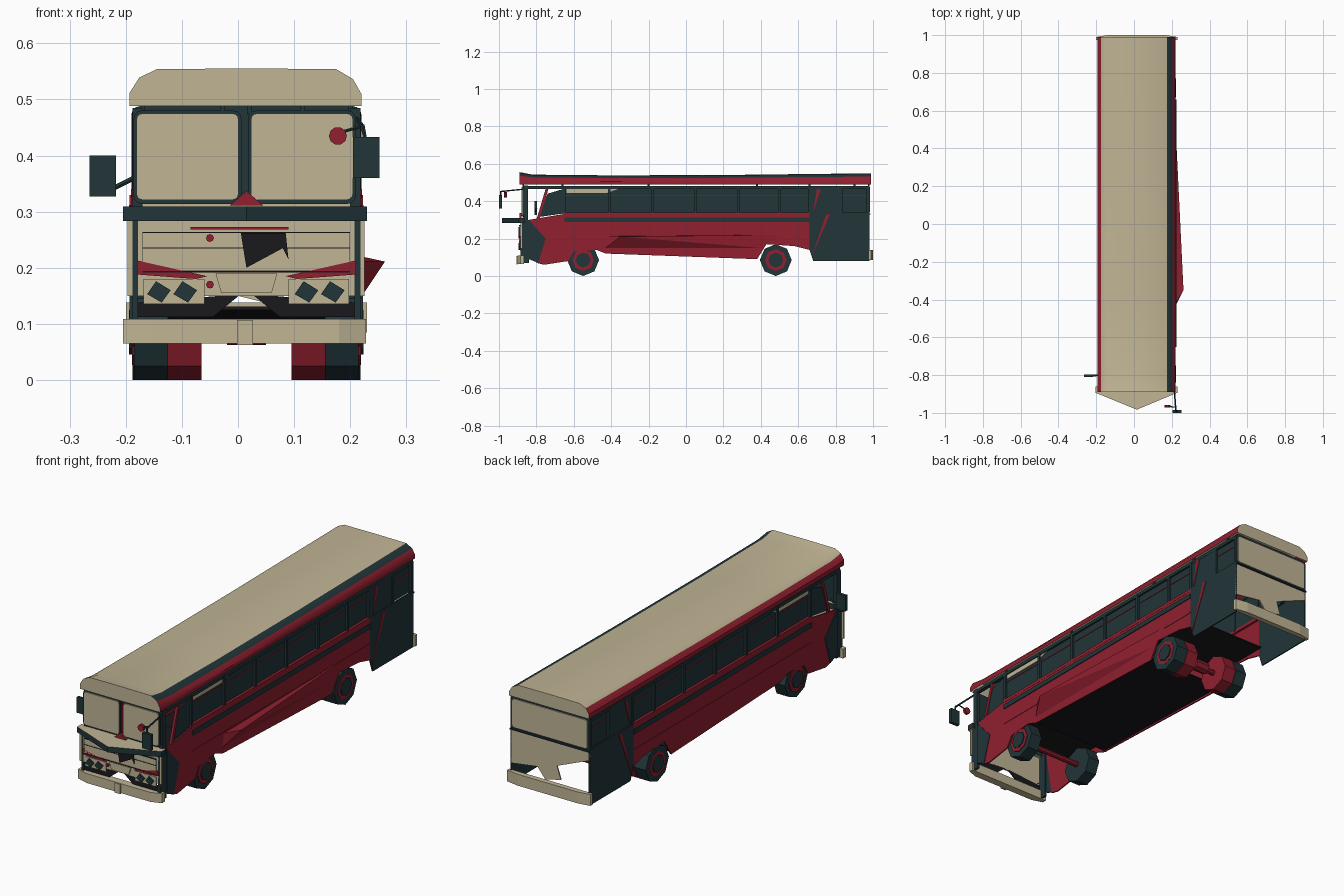
import bpy, bmesh, math
from mathutils import Vector

if "Cube" in bpy.data.objects:
    bpy.data.objects.remove(bpy.data.objects["Cube"])

CX, HW = 0.015, 0.205          # body centre and half width


def material(name, rgb):
    m = bpy.data.materials.new(name)
    m.diffuse_color = (*rgb, 1)
    m.use_nodes = True
    m.node_tree.nodes["Principled BSDF"].inputs["Base Color"].default_value = m.diffuse_color
    return m


TAN = material("cream", (0.53, 0.46, 0.30))
RED = material("red", (0.28, 0.014, 0.028))
TEAL = material("dark_teal", (0.015, 0.035, 0.04))
BLACK = material("black", (0.01, 0.01, 0.012))


def mesh(name, verts, faces, mats, ids=None):
    me = bpy.data.meshes.new(name)
    me.from_pydata(verts, [], faces)
    for m in mats:
        me.materials.append(m)
    if ids:
        for p, i in zip(me.polygons, ids):
            p.material_index = i
    bm = bmesh.new()
    bm.from_mesh(me)
    bmesh.ops.recalc_face_normals(bm, faces=bm.faces)
    bm.to_mesh(me)
    bm.free()
    ob = bpy.data.objects.new(name, me)
    bpy.context.collection.objects.link(ob)
    return ob


def prism(name, pts, axis, a, b, mat, side=None):
    put = {'x': lambda u, v, t: (t, u, v), 'y': lambda u, v, t: (u, t, v),
           'z': lambda u, v, t: (u, v, t)}[axis]
    n = len(pts)
    verts = [put(u, v, t) for t in (a, b) for u, v in pts]
    faces = [tuple(range(n)), tuple(range(n, 2 * n))]
    faces += [(i, (i + 1) % n, n + (i + 1) % n, n + i) for i in range(n)]
    return mesh(name, verts, faces, [mat, side or mat], [0, 0] + [1] * n)


def box(name, x, y, z, mat):
    return prism(name, [(x[0], y[0]), (x[1], y[0]), (x[1], y[1]), (x[0], y[1])], 'z', z[0], z[1], mat)


def rounded(x0, x1, z0, z1, r):
    out = []
    for cx, cz, a0 in ((x1 - r, z1 - r, 0), (x0 + r, z1 - r, 90), (x0 + r, z0 + r, 180), (x1 - r, z0 + r, 270)):
        for k in range(4):
            a = math.radians(a0 + 30 * k)
            out.append((cx + r * math.cos(a), cz + r * math.sin(a)))
    return out


def rod(name, p, q, r, mat, n=6):
    p, q = Vector(p), Vector(q)
    rot = (q - p).to_track_quat('Z', 'Y')
    ring = [rot @ Vector((r * math.cos(2 * math.pi * i / n), r * math.sin(2 * math.pi * i / n), 0)) for i in range(n)]
    verts = [p + v for v in ring] + [q + v for v in ring]
    faces = [tuple(range(n)), tuple(range(n, 2 * n))] + [(i, (i + 1) % n, n + (i + 1) % n, n + i) for i in range(n)]
    return mesh(name, verts, faces, [mat])


# Roof shell: cross-section lofted along the bus, closed at both ends
section = [(-.193, .488), (-.193, .507), (-.176, .528), (-.145, .54), (.015, .541), (.175, .54),
           (.205, .526), (.22, .505), (.22, .488)]
stations = [(-.89, .014), (-.82, .001), (-.4, -.003), (.2, -.001), (.99, .008)]
n = len(section)
verts = [(x, y, z + dz * max(0, (z - .488) / .052)) for y, dz in stations for x, z in section]
faces, ids = [], []
for j in range(len(stations) - 1):
    for i in range(n - 1):
        faces.append((j * n + i, j * n + i + 1, (j + 1) * n + i + 1, (j + 1) * n + i))
        ids.append((1, 1, 0, 0, 0, 2, 1, 1)[i])
faces += [tuple(range(n)), tuple(range(len(verts) - n, len(verts)))]
roof = mesh("roof", verts, faces, [TAN, RED, TEAL], ids + [0, 0])
bpy.context.view_layer.objects.active = roof
roof.select_set(True)
bpy.ops.object.shade_smooth_by_angle(angle=math.radians(35))

# Sides, mirrored left and right
skirt = [(-.84, .3), (-.66, .33), (.66, .33), (.66, .14), (.58, .16), (.43, .17), (.38, .09), (-.43, .12),
         (-.48, .14), (-.6, .13), (-.63, .08), (-.76, .06), (-.8, .07)]
quarter = [(.66, .34), (.98, .34), (.98, .08), (.68, .08), (.66, .14)]
posts = [-.65, -.41, -.18, .05, .28, .5, .66, .83, .97]
for s, side in ((-1, "left"), (1, "right")):
    def X(inset):
        return CX + s * (HW - inset)
    prism(side + "_skirt_panel", skirt, 'x', X(.006), X(0), RED)
    prism(side + "_rear_quarter", quarter, 'x', X(.006), X(0), TEAL)
    prism(side + "_quarter_wedge", [(.67, .1), (.75, .33), (.77, .33)], 'x', X(.004), X(-.003), RED)
    box(side + "_belt_stripe", (X(.004), X(-.004)), (-.65, .66), (.29, .312), TEAL)
    box(side + "_trim_rail", (X(.004), X(-.002)), (-.65, .66), (.213, .219), RED)
    box(side + "_window_sill", (X(.016), X(-.001)), (-.66, .66), (.325, .34), RED)
    box(side + "_cant_rail", (X(.02), X(.002)), (-.868, .98), (.466, .48), TEAL)
    # window panes and pillars
    for a, b in zip(posts, posts[1:]):
        if (a, b) != (.66, .83):
            box(side + "_window_pane", (X(.016), X(.011)), (a, b), (.34, .467), TEAL)
            box(side + "_window_bar", (X(.012), X(.008)), (a, b), (.43, .433), RED)
    prism(side + "_blind", [(-.64, .445), (-.42, .445), (-.36, .466), (-.64, .466)], 'x', X(.012), X(.007), TAN)
    for y in posts:
        box(side + "_pillar", (X(.018), X(.001)), (y - .007, y + .007), (.335, .476), TEAL)
    box(side + "_solid_panel", (X(.012), X(.003)), (.66, .83), (.335, .478), TEAL)
    prism(side + "_panel_wedge", [(.68, .34), (.70, .465), (.72, .465)], 'x', X(.006), X(0), RED)
    # cab side with its part-open window
    box(side + "_cab_pillar", (X(.02), X(.002)), (-.868, -.845), (.3, .485), TEAL)
    box(side + "_cab_corner", (X(.012), X(.002)), (-.885, -.84), (.07, .3), TEAL)
    prism(side + "_cab_glass", [(-.65, .335), (-.79, .315), (-.74, .44), (-.65, .467)], 'x', X(.014), X(.008), TEAL)
    prism(side + "_cab_post", [(-.8, .3), (-.785, .3), (-.735, .467), (-.75, .467)], 'x', X(.016), X(.004), RED)
    prism(side + "_cab_wedge", [(-.84, .09), (-.79, .07), (-.75, .2), (-.84, .3)], 'x', X(.004), X(-.003), TEAL)
    # roof supports
    for y in (-.66, -.2, .38, .66, .9):
        box(side + "_roof_support", (X(.024), X(.016)), (y - .005, y + .005), (.475, .515), TEAL)
    # octagonal wheels: single at the front, double at the rear
    for y, insets in ((-.55, (.005,)), (.48, (.002, .065))):
        for i in insets:
            rod(side + "_tyre", (X(i + .06), y, .085), (X(i), y, .085), .085, RED if i > .05 else TEAL, 8)
        rod(side + "_wheel_rim", (X(.02), y, .085), (X(.001), y, .085), .058, RED, 8)
        rod(side + "_hub", (X(.02), y, .085), (X(-.004), y, .085), .04, TEAL, 8)
    # windscreen half with frame, headlamps
    c = CX - .003
    x0, x1 = sorted((c + s * .011, c + s * .193))
    prism(side + "_windscreen_frame", rounded(x0 - .005, x1 + .005, .314, .48, .014), 'y', -.875, -.869, TEAL)
    prism(side + "_windscreen", rounded(x0, x1, .321, .475, .011), 'y', -.88, -.874, TAN)
    box(side + "_lamp_panel", sorted((CX + s * .075, CX + s * .183)), (-.888, -.878), (.135, .18), TAN)
    for d in (.108, .155):
        lx = CX + s * d
        prism(side + "_headlamp", [(lx - .022, .153), (lx + .004, .138), (lx + .02, .16), (lx - .006, .176)],
              'y', -.895, -.884, TEAL)
    prism(side + "_lamp_brow", [(CX + s * .07, .185), (CX + s * .195, .213), (CX + s * .195, .188), (CX + s * .09, .18)],
          'y', -.89, -.88, RED)
    prism(side + "_lower_valance", [(CX + s * .01, .153), (CX + s * .06, .112), (CX + s * .195, .112), (CX + s * .195, .138)],
          'y', -.882, -.876, BLACK)

# Bulging skirt flap on the right side
mesh("skirt_flap", [(.262, -.35, .211), (.221, -.43, .15), (.221, -.42, .212), (.221, .5, .22), (.221, .4, .15)],
     [(0, 1, 2), (0, 2, 3), (0, 3, 4), (0, 4, 1)], [RED])

# Front fascia, grille and pointed waist ledge
box("front_fascia", (-.197, .225), (-.885, -.878), (.15, .285), TAN)
box("grille_panel", (-.17, .2), (-.89, -.882), (.195, .262), TAN)
for z in (.193, .235, .263):
    box("grille_line", (-.17, .2), (-.892, -.885), (z - .001, z + .001), BLACK)
prism("grille_flap", [(.005, .262), (.085, .262), (.09, .215), (.08, .235), (.015, .2)], 'y', -.895, -.887, BLACK)
box("name_strip", (-.085, .09), (-.892, -.882), (.268, .273), RED)
prism("badge_plate", [(-.04, .19), (.07, .19), (.06, .155), (-.03, .155)], 'y', -.892, -.88, TAN)
for z in (.17, .253):
    rod("marker_lamp", (-.05, -.895, z), (-.05, -.88, z), .007, RED, 8)
prism("waist_ledge", [(-.205, -.86), (-.205, -.893), (.015, -.983), (.23, -.893), (.23, -.86)], 'z', .283, .309, TAN, TEAL)
prism("screen_peak", [(-.015, .311), (.015, .337), (.045, .311)], 'y', -.89, -.88, RED)
for x in (-.027, .02, .115):
    box("screen_support", (x - .004, x + .004), (-.875, -.867), (.474, .495), TEAL)
prism("front_bumper", [(-.205, -.885), (-.15, -.902), (.18, -.902), (.228, -.885), (.228, -.865), (-.205, -.865)],
      'z', .065, .109, TAN)
box("bumper_bracket", (-.002, .027), (-.907, -.9), (.062, .107), TAN)

# Rear wall and bumper
prism("rear_window_frame", rounded(-.19, .22, .33, .488, .015), 'y', .974, .98, TEAL)
prism("rear_window", rounded(-.18, .21, .342, .476, .012), 'y', .978, .985, TAN)
box("rear_sill", (-.19, .22), (.972, .987), (.329, .335), TEAL)
prism("rear_panel", [(-.19, .33), (.22, .33), (.22, .17), (.08, .19), (.04, .14), (-.04, .16), (-.02, .22), (-.19, .29)],
      'y', .974, .98, TAN)
prism("rear_bumper", [(-.2, .975), (.23, .975), (.23, .99), (.17, 1.0), (-.14, 1.0), (-.2, .99)], 'z', .085, .138, TAN)

# Floor and axles (open under the cab front and the tail)
prism("floor", [(-.43, .125), (.38, .1), (.38, .106), (-.43, .131)], 'x', -.186, .216, BLACK)
box("rear_floor", (-.18, .21), (.38, .68), (.17, .176), BLACK)
box("cab_floor", (-.18, .21), (-.68, -.43), (.168, .174), BLACK)
for y in (-.55, .48):
    rod("axle", (-.15, y, .085), (.18, y, .085), .013, RED, 8)
rod("differential", (-.02, .48, .09), (.05, .48, .09), .028, RED, 8)

# Mirrors on thin arms
box("left_mirror", (-.265, -.217), (-.81, -.796), (.327, .4), TEAL)
rod("left_mirror_arm", (-.185, -.8, .36), (-.225, -.803, .34), .005, TEAL)
box("right_mirror", (.205, .252), (-1.0, -.985), (.36, .433), TEAL)
rod("right_mirror_arm", (.212, -.86, .465), (.222, -.99, .452), .004, TEAL)
rod("right_mirror_stem", (.222, -.99, .455), (.228, -.99, .42), .004, TEAL)
rod("round_mirror_arm", (.22, -.97, .452), (.178, -.965, .44), .003, TEAL)
rod("round_mirror", (.178, -.972, .435), (.178, -.958, .435), .016, RED, 10)
